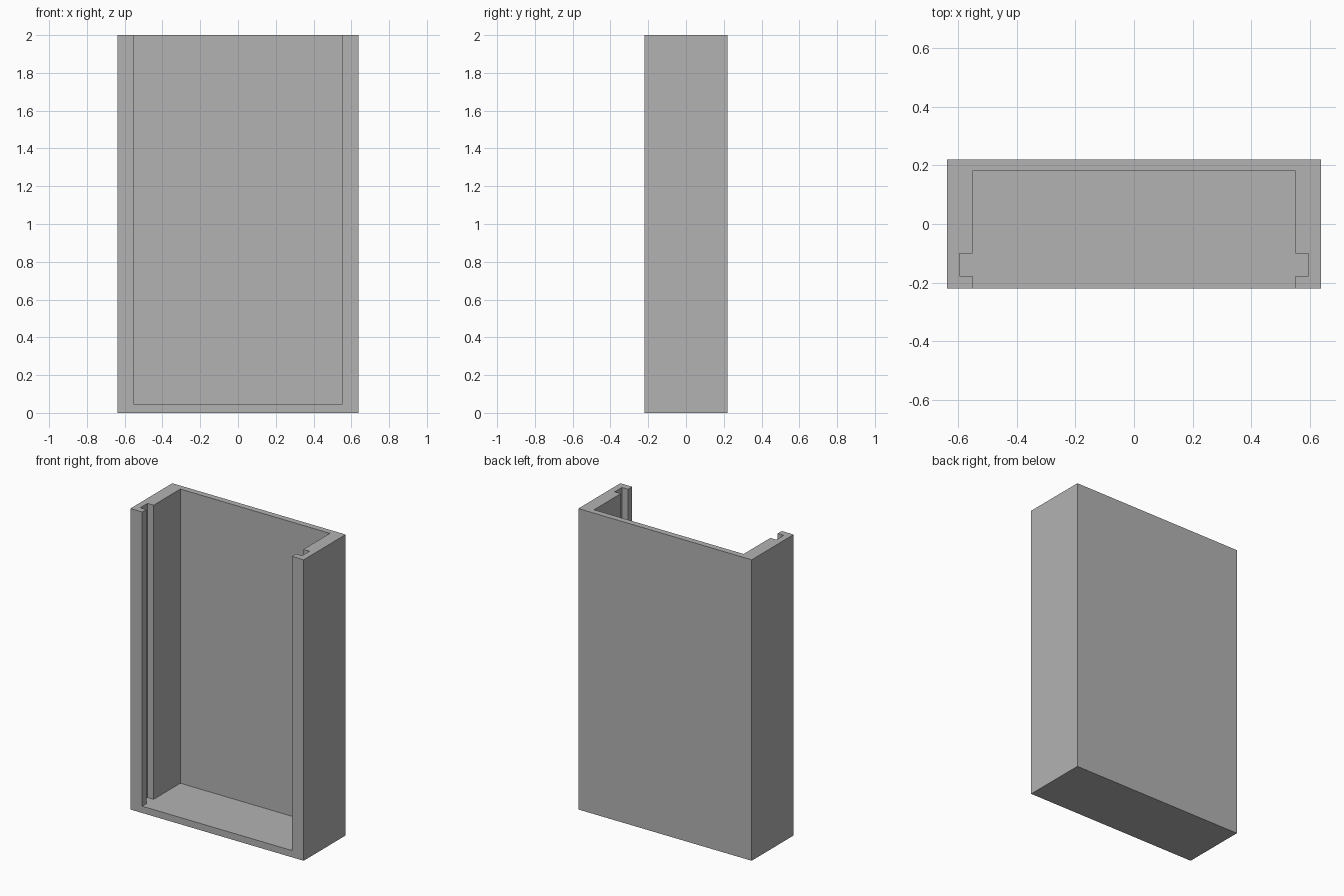
import bpy
import bmesh

cube = bpy.data.objects.get("Cube")
if cube:
    bpy.data.objects.remove(cube, do_unlink=True)

HALF_W, HALF_D, HEIGHT, FLOOR = 0.637, 0.22, 2.0, 0.045

# One flat grey for the whole tray
grey = bpy.data.materials.new("plain_grey")
grey.use_nodes = True
colour = (0.45, 0.45, 0.45, 1)
grey.diffuse_color = colour
grey.node_tree.nodes["Principled BSDF"].inputs["Base Color"].default_value = colour

# Cavity outline with a slot for a sliding panel, mirrored in x
half = [(-0.55, -HALF_D), (-0.55, -0.177), (-0.595, -0.177),
        (-0.595, -0.10), (-0.55, -0.10), (-0.55, 0.18)]
cavity = half + [(-x, y) for x, y in reversed(half)]
corners = [(-HALF_W, -HALF_D), (-HALF_W, HALF_D), (HALF_W, HALF_D), (HALF_W, -HALF_D)]

bm = bmesh.new()


def ring(points, z):
    return [bm.verts.new((x, y, z)) for x, y in points]


outer_low, outer_top = ring(corners, 0), ring(corners, HEIGHT)
inner_low, inner_top = ring(cavity, FLOOR), ring(cavity, HEIGHT)


# Walls join two rings, open at the front
def walls(low, top):
    for i in range(len(low) - 1):
        bm.faces.new((low[i], low[i + 1], top[i + 1], top[i]))


walls(outer_low, outer_top)
walls(inner_low, inner_top)

# Underside, cavity floor, top rim and U-shaped front edge
bm.faces.new(outer_low)
bm.faces.new(inner_low)
bm.faces.new(outer_top + inner_top[::-1])
bm.faces.new((outer_low[0], outer_low[-1], outer_top[-1], inner_top[-1],
              inner_low[-1], inner_low[0], inner_top[0], outer_top[0]))
bmesh.ops.recalc_face_normals(bm, faces=bm.faces)

mesh = bpy.data.meshes.new("slotted_case")
bm.to_mesh(mesh)
bm.free()
mesh.materials.append(grey)
case = bpy.data.objects.new("slotted_case", mesh)
bpy.context.collection.objects.link(case)
